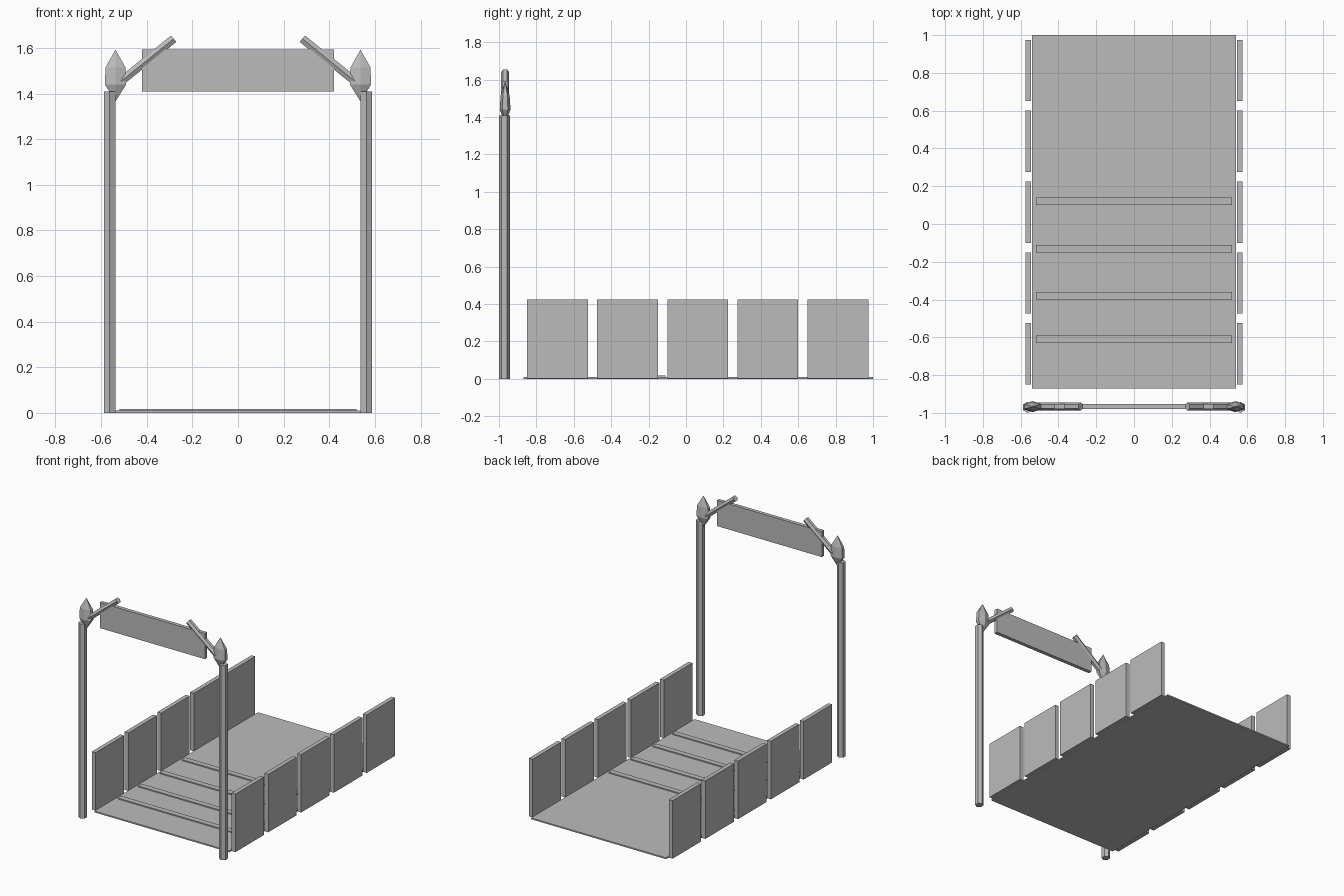
import bpy
import bmesh
from math import atan2, cos, sin, pi
from mathutils import Vector

default = bpy.data.objects.get("Cube")
if default:
    bpy.data.objects.remove(default, do_unlink=True)

GREY = (0.5, 0.5, 0.5, 1)
grey = bpy.data.materials.new("plain_grey")
grey.use_nodes = True
grey.diffuse_color = GREY
grey.node_tree.nodes["Principled BSDF"].inputs["Base Color"].default_value = GREY


def finish(name, bm):
    bmesh.ops.recalc_face_normals(bm, faces=bm.faces)
    mesh = bpy.data.meshes.new(name)
    bm.to_mesh(mesh)
    bm.free()
    mesh.materials.append(grey)
    obj = bpy.data.objects.new(name, mesh)
    bpy.context.collection.objects.link(obj)
    return obj


def box(name, low, high):
    low, high = Vector(low), Vector(high)
    bm = bmesh.new()
    bmesh.ops.create_cube(bm, size=1)
    for v in bm.verts:
        v.co = (low + high) / 2 + v.co * (high - low)
    return finish(name, bm)


def hex_rod(name, start, end, radius):
    """Six-sided rod lying in the xz plane, with corners facing front and back."""
    start, end = Vector(start), Vector(end)
    axis = end - start
    bm = bmesh.new()
    bmesh.ops.create_cone(bm, cap_ends=True, segments=6, radius1=radius,
                          radius2=radius, depth=axis.length)
    obj = finish(name, bm)
    obj.location = (start + end) / 2
    obj.rotation_euler.y = atan2(axis.x, axis.z)
    return obj


def crystal(name, x, y):
    """Pointed six-sided lantern stone."""
    bm = bmesh.new()
    rings = []
    for z, rx, ry in ((1.44, 0.054, 0.029), (1.515, 0.05, 0.024)):
        rings.append([bm.verts.new((x + rx * sin(k * pi / 3), y + ry * cos(k * pi / 3), z))
                      for k in range(6)])
    tip = bm.verts.new((x, y, 1.365))
    apex = bm.verts.new((x, y, 1.592))
    low, high = rings
    for k in range(6):
        n = (k + 1) % 6
        bm.faces.new((tip, low[n], low[k]))
        bm.faces.new((low[k], low[n], high[n], high[k]))
        bm.faces.new((high[k], high[n], apex))
    return finish(name, bm)


# Deck and its raised cross slats
box("deck", (-0.54, -0.87, 0), (0.54, 1, 0.01))
for i, y in enumerate((-0.61, -0.38, -0.13, 0.12)):
    box(f"deck_slat_{i + 1}", (-0.52, y - 0.02, 0.005), (0.52, y + 0.02, 0.018))

# Gate sign
box("sign_board", (-0.42, -0.98, 1.408), (0.42, -0.953, 1.593))

for side, s in (("left", 1), ("right", -1)):
    # Side wall panels
    for i in range(5):
        y = -0.85 + 0.375 * i
        x0, x1 = sorted((s * 0.545, s * 0.575))
        box(f"{side}_wall_panel_{i + 1}", (x0, y, 0.003), (x1, y + 0.325, 0.423))
    # Gate post, stone and brace
    hex_rod(f"{side}_post", (s * 0.563, -0.971, 0), (s * 0.563, -0.971, 1.408), 0.029)
    crystal(f"{side}_post_crystal", s * 0.537, -0.967)
    hex_rod(f"{side}_brace", (s * 0.53, -0.967, 1.44), (s * 0.282, -0.967, 1.64), 0.021)
